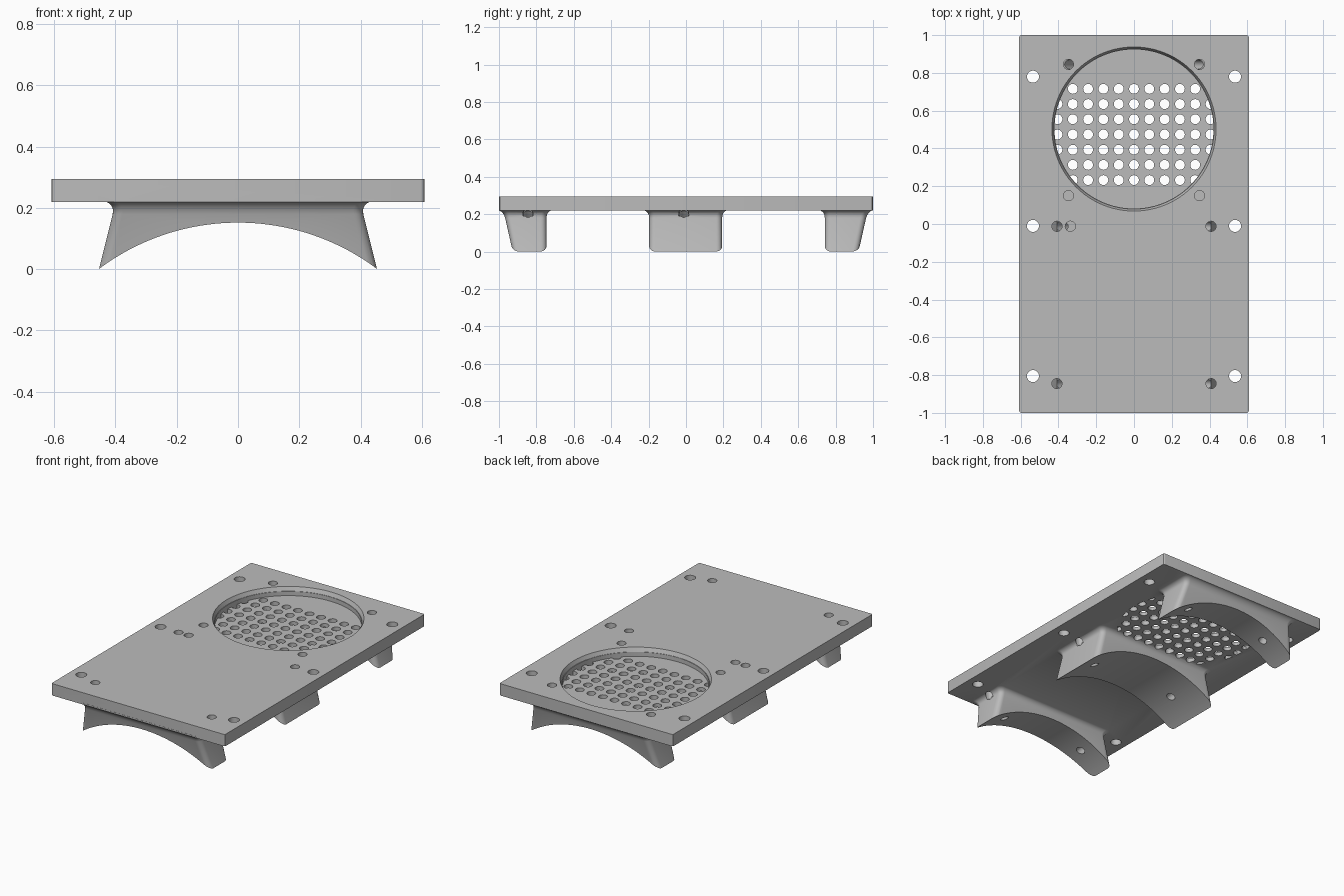
import bpy, bmesh, math
from mathutils import Vector

if "Cube" in bpy.data.objects:
    bpy.data.objects.remove(bpy.data.objects["Cube"])

grey = bpy.data.materials.new("plain grey")
grey.use_nodes = True
colour = (0.5, 0.5, 0.5, 1)
grey.diffuse_color = colour
grey.node_tree.nodes["Principled BSDF"].inputs["Base Color"].default_value = colour

BOTTOM, TOP = 0.22, 0.295
POCKET_Y, FLOOR = 0.503, 0.243


def finish(bm, name):
    bmesh.ops.recalc_face_normals(bm, faces=bm.faces)
    mesh = bpy.data.meshes.new(name)
    bm.to_mesh(mesh)
    bm.free()
    mesh.materials.append(grey)
    obj = bpy.data.objects.new(name, mesh)
    bpy.context.collection.objects.link(obj)
    return obj


def rod(bm, start, end, r1, r2=None, segments=24):
    """Add a cylinder or cone between two points."""
    a, b = Vector(start), Vector(end)
    axis = b - a
    matrix = axis.to_track_quat('Z', 'Y').to_matrix().to_4x4()
    matrix.translation = (a + b) / 2
    bmesh.ops.create_cone(bm, cap_ends=True, segments=segments, radius1=r1,
                          radius2=r1 if r2 is None else r2,
                          depth=axis.length, matrix=matrix)


def rods(name, items, segments=24):
    bm = bmesh.new()
    for item in items:
        rod(bm, *item, segments=segments)
    return finish(bm, name)


def combine(obj, other, operation):
    mod = obj.modifiers.new("combine", 'BOOLEAN')
    mod.object, mod.operation, mod.solver = other, operation, 'EXACT'
    bpy.ops.object.select_all(action='DESELECT')
    bpy.context.view_layer.objects.active = obj
    obj.select_set(True)
    bpy.ops.object.modifier_apply(modifier=mod.name)
    bpy.data.objects.remove(other)


def rounded_loft(name, sections, radius, steps=6):
    """Loft rounded rectangles given as z, half width, y low, y high."""
    bm = bmesh.new()
    rings = []
    for z, hx, y0, y1 in sections:
        ring = []
        corners = ((hx, y1), (-hx, y1), (-hx, y0), (hx, y0))
        for q, (x, y) in enumerate(corners):
            cx = x - math.copysign(radius, x)
            cy = y - radius if y == y1 else y + radius
            for i in range(steps + 1):
                t = (q + i / steps) * math.pi / 2
                ring.append(bm.verts.new((cx + radius * math.cos(t),
                                          cy + radius * math.sin(t), z)))
        rings.append(ring)
    n = len(rings[0])
    for low, high in zip(rings, rings[1:]):
        for i in range(n):
            j = (i + 1) % n
            bm.faces.new((low[i], low[j], high[j], high[i]))
    bm.faces.new(rings[0][::-1])
    bm.faces.new(rings[-1])
    return finish(bm, name)


# Flat mounting plate
plate = rounded_loft("mounting_plate", [(BOTTOM, 0.608, -1, 1), (TOP, 0.608, -1, 1)],
                     0.012, 3)

# Saddle feet: height, half width, flare, end slope
stations = [(-0.02, 0.459, 0, 0), (0.18, 0.409, 0, 0.045), (0.195, 0.408, 0.002, 0.049),
            (0.207, 0.413, 0.007, 0.052), (0.215, 0.421, 0.015, 0.053),
            (0.221, 0.433, 0.026, 0.053), (0.23, 0.433, 0.026, 0.053)]


def foot(name, y0, y1, low_slope, high_slope):
    sections = [(z, hx, y0 - f - s * low_slope, y1 + f + s * high_slope)
                for z, hx, f, s in stations]
    obj = rounded_loft(name, sections, 0.032)
    # Concave underside fitting a round tube
    combine(obj, rods("saddle_cutter", [((0, -1.2, -0.605), (0, 1.2, -0.605), 0.757)],
                      192), 'DIFFERENCE')
    return obj


feet = [foot("front_foot", -0.922, -0.746, 1, 0),
        foot("middle_foot", -0.197, 0.193, 0, 0),
        foot("back_foot", 0.742, 0.918, 0, 1)]
for part in feet:
    combine(plate, part, 'UNION')

# Round pocket with a tapered rim
combine(plate, rods("pocket_cutter", [((0, POCKET_Y, FLOOR), (0, POCKET_Y, 0.4), 0.421)],
                    96), 'DIFFERENCE')
combine(plate, rods("rim_cutter", [((0, POCKET_Y, 0.27), (0, POCKET_Y, TOP + 0.001),
                                    0.424, 0.435)], 96), 'DIFFERENCE')

# Vent holes, trimmed to the pocket outline
vents = rods("vent_cutter", [((0.081 * c, 0.474 + 0.0805 * r, 0.1),
                              (0.081 * c, 0.474 + 0.0805 * r, 0.27), 0.026)
                             for c in range(-5, 6) for r in range(-3, 4)
                             if math.hypot(0.081 * c, 0.0805 * r - 0.029) < 0.445], 20)
combine(vents, rods("vent_limit", [((0, POCKET_Y, 0), (0, POCKET_Y, 0.4), 0.421)], 96),
        'INTERSECT')
combine(plate, vents, 'DIFFERENCE')

# Through holes along the long edges
combine(plate, rods("edge_hole_cutter", [((s * 0.535, y, 0.15), (s * 0.535, y, 0.4), 0.032)
                                         for s in (-1, 1) for y in (-0.805, -0.01, 0.78)]),
        'DIFFERENCE')

# Screw holes sunk from the top into the feet
screws = [(s * x, y) for s in (-1, 1) for x, y in
          ((0.347, 0.845), (0.347, 0.15), (0.408, -0.012), (0.408, -0.845))]
screws.append((-0.337, -0.012))
combine(plate, rods("screw_hole_cutter", [((x, y, 0.19), (x, y, 0.4), 0.027)
                                          for x, y in screws]), 'DIFFERENCE')

# Slanted holes from the saddles up to the screw holes
combine(plate, rods("slanted_hole_cutter",
                    [((s * 0.275, y, 0.07), (s * x, y, 0.205), 0.025)
                     for s in (-1, 1) for x, y in
                     ((0.347, 0.845), (0.395, -0.012), (0.395, -0.845))]), 'DIFFERENCE')

bpy.context.view_layer.objects.active = plate
plate.select_set(True)
bpy.ops.object.shade_smooth_by_angle(angle=math.radians(30))
